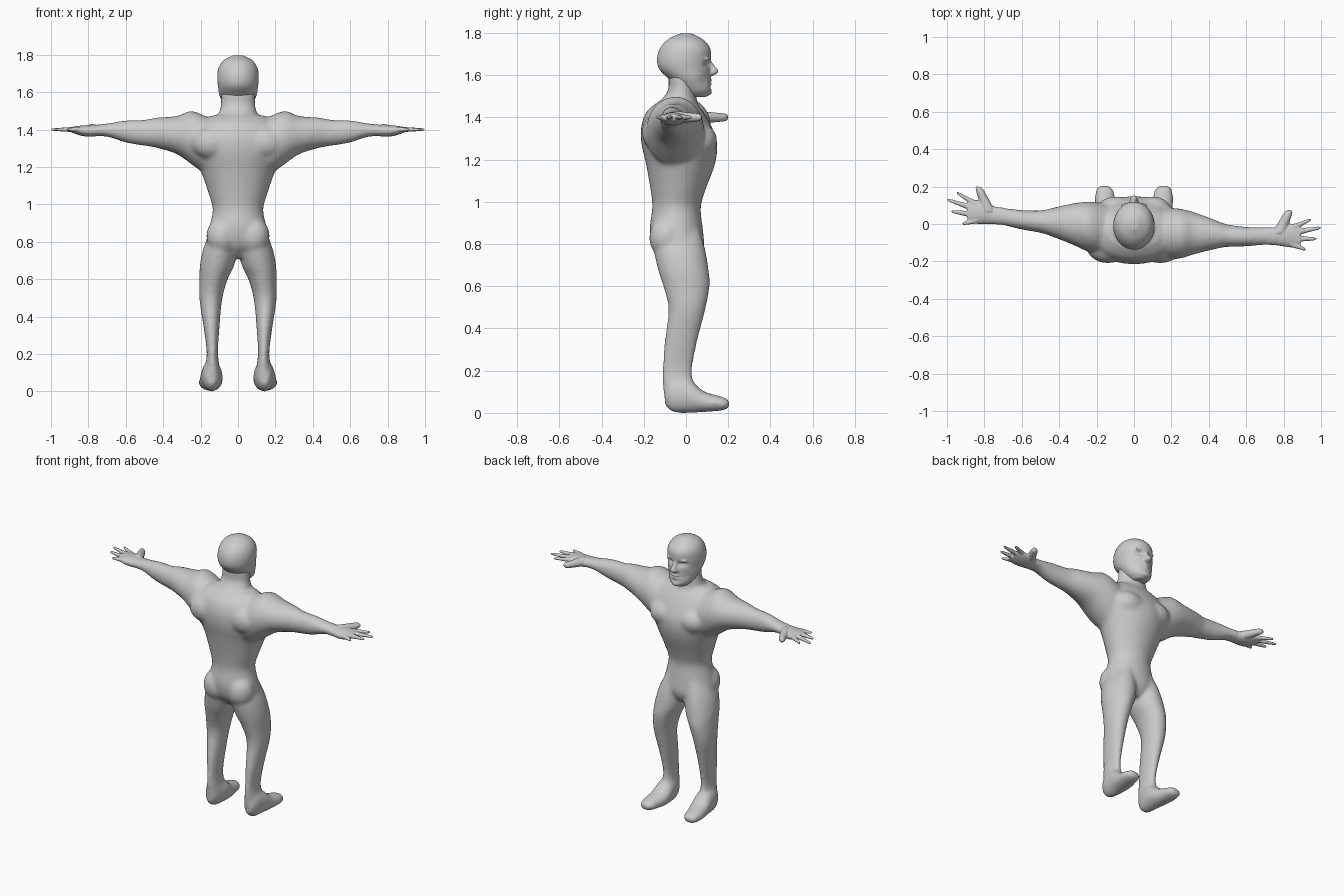
import bpy, bmesh, math

skin = bpy.data.materials.new("grey")
skin.diffuse_color = (0.6, 0.6, 0.6, 1)
AXES = {"z": (2, 0, 1), "x": (0, 1, 2), "y": (1, 0, 2)}


def spline(p0, p1, p2, p3, t):
    return [0.5 * (2*b + (c-a)*t + (2*a-5*b+4*c-d)*t*t + (3*b-a-3*c+d)*t**3)
            for a, b, c, d in zip(p0, p1, p2, p3)]


def loft(bm, axis, stations, side=1, n=32, steps=4):
    """Oval tube; each station is (position, a_min, a_max, b_min, b_max)."""
    rows, last = [], len(stations) - 1
    for i in range(last):
        p = [stations[max(0, min(last, i + k))] for k in (-1, 0, 1, 2)]
        rows += [spline(*p, s / steps) for s in range(steps)]
    rows.append(stations[-1])
    ic, ia, ib = AXES[axis]
    rings, made = [], []
    for t, a0, a1, b0, b1 in rows:
        ring = []
        for k in range(n):
            w = 2 * math.pi * k / n
            co = [0, 0, 0]
            co[ic] = t
            co[ia] = (a0 + a1) / 2 + (a1 - a0) / 2 * math.cos(w)
            co[ib] = (b0 + b1) / 2 + (b1 - b0) / 2 * math.sin(w)
            co[0] *= side
            ring.append(bm.verts.new(co))
        rings.append(ring)
        made += ring
    for r, s in zip(rings, rings[1:]):
        for k in range(n):
            bm.faces.new((r[k], r[(k+1) % n], s[(k+1) % n], s[k]))
    bm.faces.new(rings[0])
    bm.faces.new(rings[-1])
    return made


def ball(bm, c, r):
    """Ellipsoid as a stack of rings."""
    rows = []
    for i in range(13):
        w = math.pi * (0.03 + 0.94 * i / 12)
        h, q = -math.cos(w), math.sin(w)
        rows.append((c[2] + r[2]*h, c[0] - r[0]*q, c[0] + r[0]*q, c[1] - r[1]*q, c[1] + r[1]*q))
    return loft(bm, "z", rows, n=20, steps=1)


def finger(bm, axis, a, b, r0, r1, side):
    """Tapered finger; a and b are (position along axis, sideways position)."""
    rows = []
    for t, k in ((0, 1), (.3, 1), (.6, 1), (.85, 1), (.95, .85), (1, .45)):
        r, c = (r0 + (r1 - r0) * t) * k, a[1] + (b[1] - a[1]) * t
        rows.append((a[0] + (b[0] - a[0]) * t, c - r, c + r, 1.4 - r*.85, 1.4 + r*.85))
    return loft(bm, axis, rows, side, n=16, steps=3)


def yaw(verts):
    """Swing of the arms: one forward, the other back."""
    for v in verts:
        v.co.y -= 0.075 * v.co.x


def finish(name, bm, voxel, smooth):
    bmesh.ops.recalc_face_normals(bm, faces=bm.faces)
    me = bpy.data.meshes.new(name)
    bm.to_mesh(me)
    bm.free()
    ob = bpy.data.objects.new(name, me)
    bpy.context.collection.objects.link(ob)
    me.materials.append(skin)
    rm = ob.modifiers.new("fuse", "REMESH")
    rm.mode, rm.voxel_size, rm.use_smooth_shade = "VOXEL", voxel, True
    sm = ob.modifiers.new("soften", "SMOOTH")
    sm.factor, sm.iterations = 0.5, smooth


# Torso with neck, arms, legs and feet
body = bmesh.new()
loft(body, "z", [
    (0.715, -.07, .07, -.09, .05), (0.78, -.165, .165, -.15, .085),
    (0.87, -.155, .155, -.172, .08), (0.97, -.135, .135, -.16, .07),
    (1.05, -.155, .155, -.167, .09), (1.18, -.2, .2, -.19, .138),
    (1.28, -.25, .25, -.212, .148), (1.36, -.26, .26, -.212, .12),
    (1.43, -.22, .22, -.185, .08), (1.475, -.14, .14, -.13, .04)])
loft(body, "z", [(1.40, -.13, .13, -.15, .07), (1.47, -.108, .108, -.125, .055),
                 (1.53, -.092, .092, -.085, .045), (1.60, -.092, .092, -.085, .045)])
for s in (-1, 1):
    arm = loft(body, "x", [
        (.10, -.17, .09, 1.16, 1.43), (.18, -.175, .10, 1.17, 1.475),
        (.25, -.165, .10, 1.215, 1.497), (.33, -.135, .085, 1.27, 1.472),
        (.44, -.10, .052, 1.303, 1.463), (.50, -.085, .035, 1.313, 1.452),
        (.60, -.075, .03, 1.33, 1.449), (.70, -.06, .035, 1.362, 1.432),
        (.78, -.06, .045, 1.363, 1.425)], s)
    arm += ball(body, (s*.25, -.03, 1.44), (.07, .09, .058))   # shoulder cap
    yaw(arm)
    ball(body, (s*.10, .07, 1.29), (.10, .078, .08))           # chest muscle
    ball(body, (s*.14, -.13, 1.33), (.11, .08, .09))           # shoulder blade
    ball(body, (s*.085, -.09, .83), (.085, .085, .10))         # buttock
    loft(body, "z", [
        (.03, .105, .175, -.09, .04), (.10, .095, .18, -.108, .045),
        (.20, .107, .167, -.112, .03), (.33, .10, .182, -.103, .052),
        (.49, .085, .206, -.083, .092), (.60, .055, .206, -.108, .112),
        (.68, .018, .203, -.133, .107), (.78, .005, .18, -.152, .09),
        (.88, .02, .13, -.14, .06)], s)
    loft(body, "y", [
        (-.10, .115, .165, .035, .12), (-.06, .095, .188, .003, .17),
        (.02, .082, .20, 0, .155), (.08, .085, .207, .003, .105),
        (.14, .10, .21, .008, .085), (.185, .112, .203, .014, .072),
        (.207, .135, .185, .03, .055)], s)
finish("body", body, 0.011, 8)

# Head with face
head = bmesh.new()
skull = loft(head, "z", [
    (1.497, -.04, .04, .015, .095), (1.525, -.07, .07, -.03, .12),
    (1.58, -.098, .098, -.08, .116), (1.63, -.107, .107, -.128, .116),
    (1.68, -.111, .111, -.137, .118), (1.73, -.104, .104, -.122, .114),
    (1.77, -.077, .077, -.085, .08), (1.797, -.025, .025, -.03, .03)], n=72, steps=8)
# Dents: (x, z, x size, z size, depth) for eye sockets, cheeks and mouth line
DENTS = [(.042, 1.655, .024, .014, .02), (.07, 1.575, .025, .03, .008),
         (0, 1.568, .035, .004, .012), (0, 1.543, .04, .007, .008)]
for v in skull:
    if v.co.y > 0:
        for x, z, sx, sz, d in DENTS:
            v.co.y -= d * math.exp(-((abs(v.co.x)-x)/sx)**2 - ((v.co.z-z)/sz)**2)
loft(head, "z", [(1.598, -.018, .018, .09, .128), (1.61, -.025, .025, .09, .15),
                 (1.625, -.018, .018, .09, .152), (1.65, -.011, .011, .09, .132),
                 (1.675, -.012, .012, .09, .115)])             # nose
ball(head, (0, .108, 1.577), (.028, .016, .007))               # upper lip
ball(head, (0, .107, 1.559), (.026, .016, .007))               # lower lip
ball(head, (0, .103, 1.52), (.032, .02, .016))                 # chin
for s in (-1, 1):
    ball(head, (s*.042, .083, 1.652), (.014, .014, .009))      # eye
    ball(head, (s*.04, .098, 1.677), (.034, .015, .007))       # brow
finish("head", head, 0.006, 3)

# Hands: palm, four fingers and a thumb
FINGERS = [((.84, -.042), (.918, -.068)), ((.85, -.015), (.977, -.006)),
           ((.85, .018), (1.0, .055)), ((.84, .04), (.948, .096))]
for s, name in ((-1, "left_hand"), (1, "right_hand")):
    hand = bmesh.new()
    made = loft(hand, "x", [
        (.74, -.055, .037, 1.366, 1.424), (.80, -.06, .055, 1.362, 1.424),
        (.85, -.062, .066, 1.37, 1.42), (.89, -.05, .055, 1.385, 1.414)], s)
    for a, b in FINGERS:
        made += finger(hand, "x", a, b, .019, .008, s)
    made += finger(hand, "y", (.01, .775), (.137, .832), .036, .02, s)
    yaw(made)
    finish(name, hand, 0.005, 2)
